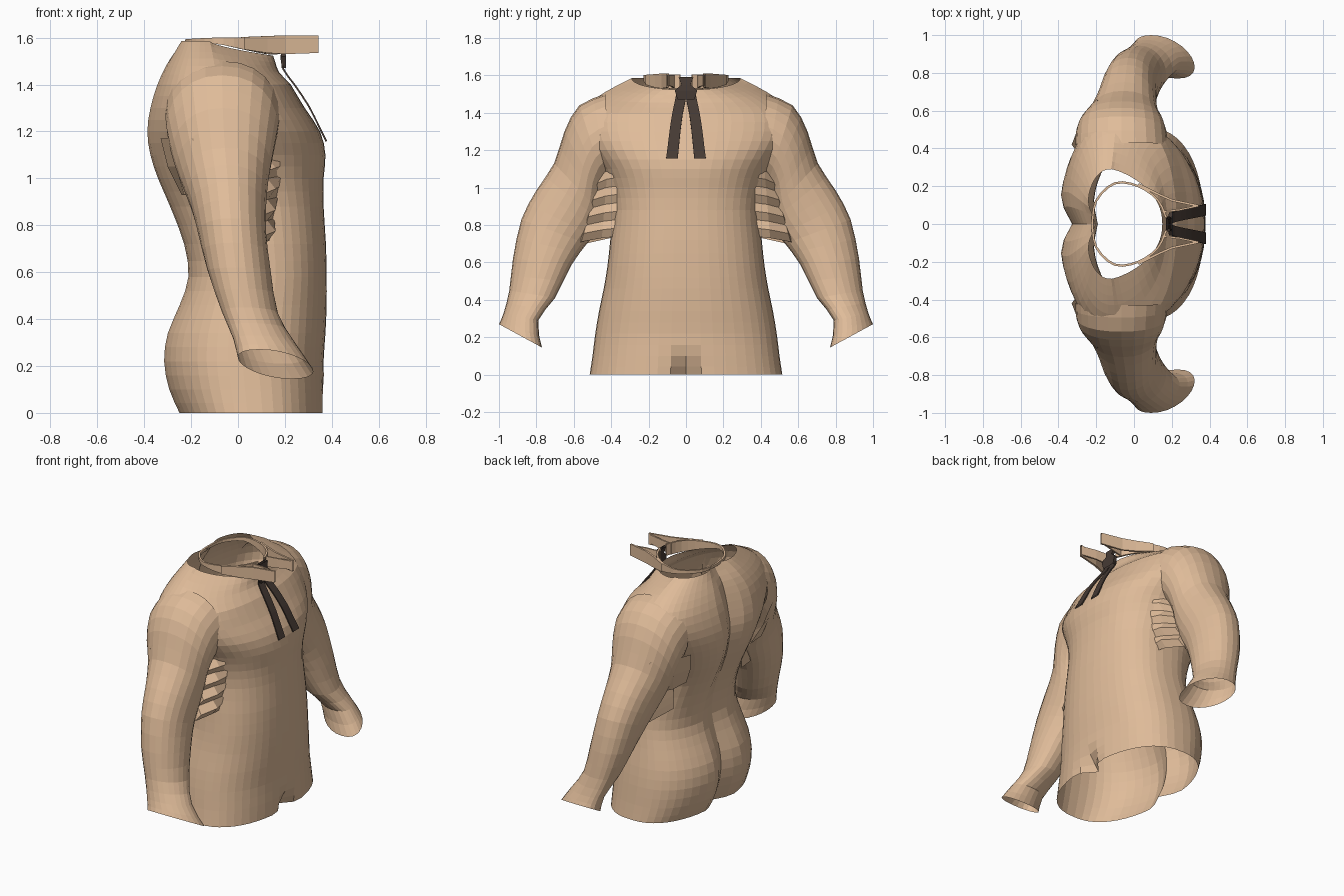
import bpy, bmesh, math
from mathutils import Vector

cube = bpy.data.objects.get("Cube")
if cube:
    bpy.data.objects.remove(cube)


def material(name, colour):
    m = bpy.data.materials.new(name)
    m.use_nodes = True
    m.diffuse_color = (*colour, 1)
    m.node_tree.nodes["Principled BSDF"].inputs["Base Color"].default_value = (*colour, 1)
    return m


tan = material("tan cloth", (0.74, 0.50, 0.32))
dark = material("dark ribbon", (0.06, 0.042, 0.034))


def loft(name, rows, mat, closed=True):
    """Skin a list of point rows into one open surface."""
    bm = bmesh.new()
    grid = [[bm.verts.new(p) for p in row] for row in rows]
    for a, b in zip(grid, grid[1:]):
        n = len(a)
        for j in range(n if closed else n - 1):
            k = (j + 1) % n
            bm.faces.new((a[j], a[k], b[k], b[j]))
    bmesh.ops.recalc_face_normals(bm, faces=bm.faces)
    mesh = bpy.data.meshes.new(name)
    bm.to_mesh(mesh)
    bm.free()
    mesh.materials.append(mat)
    ob = bpy.data.objects.new(name, mesh)
    bpy.context.collection.objects.link(ob)


def refine(table, steps):
    """Smoothly add rows between the key rows of a table."""
    out = []
    last = len(table) - 1
    for i in range(last):
        p, a, b, q = (table[max(0, min(last, i + d))] for d in (-1, 0, 1, 2))
        for s in range(steps):
            t = s / steps
            out.append([0.5 * (2 * b1 + (c1 - a1) * t + (2 * a1 - 5 * b1 + 4 * c1 - d1) * t * t
                               + (3 * b1 - a1 - 3 * c1 + d1) * t ** 3)
                        for a1, b1, c1, d1 in zip(p, a, b, q)])
    return out + [list(table[-1])]


def spow(v, e):
    return math.copysign(abs(v) ** e, v)


def mirrored(name, rows, mat, closed=True):
    """Make a left and right copy across the middle plane."""
    for side, sign in (("left", 1), ("right", -1)):
        loft(f"{side}_{name}", [[(p[0], p[1] * sign, p[2]) for p in r] for r in rows], mat, closed)


# Torso: height, back, front, half width, widest x, spine groove depth
torso = [
    (0, -.26, .37, .515, .04, .07),
    (.1, -.305, .368, .50, .03, .07),
    (.22, -.328, .365, .485, .02, .07),
    (.34, -.312, .373, .465, .02, .06),
    (.46, -.26, .378, .44, .03, .04),
    (.58, -.222, .378, .42, .05, .03),
    (.72, -.242, .375, .405, .04, .04),
    (.88, -.305, .365, .39, .02, .05),
    (1.0, -.357, .365, .41, -.02, .06),
    (1.1, -.388, .373, .45, -.04, .07),
    (1.2, -.398, .35, .52, -.06, .07),
    (1.3, -.383, .285, .57, -.08, .07),
    (1.4, -.352, .225, .565, -.09, .06),
    (1.48, -.315, .175, .48, -.1, .05),
    (1.54, -.28, .16, .38, -.11, .05),
    (1.585, -.255, .15, .29, -.12, .05),
]
SEG = 48
rows = []
for z, back, front, half, mid, groove in refine(torso, 2):
    row = []
    top = max(0, (z - 1.4) / .18)
    for j in range(SEG):
        a = 2 * math.pi * j / SEG
        c, s = math.cos(a), math.sin(a)
        y = half * spow(s, .9)
        if c < 0:
            x = mid + (mid - back) * spow(c, .85) + groove * math.exp(-(y / .08) ** 2)
        else:
            x = mid + (front - mid) * c ** (.8 + .7 * top)
            x -= .09 * math.exp(-(y / .06) ** 2) * max(0, 1 - z / .13)
        row.append((x, y, z - .06 * top * max(0, c)))
    rows.append(row)
loft("torso", rows, tan)

# Sleeves: outer y, z, inner y, z, then x range of each ring
sleeve = [
    (.43, 1.50, .41, 1.05, -.31, .18),
    (.57, 1.44, .43, 1.0, -.305, .17),
    (.65, 1.30, .45, .93, -.28, .15),
    (.705, 1.13, .45, .86, -.24, .13),
    (.80, .985, .47, .78, -.20, .12),
    (.88, .83, .53, .70, -.17, .12),
    (.925, .62, .61, .59, -.13, .14),
    (.945, .45, .70, .41, -.07, .17),
    (.975, .33, .79, .29, -.02, .24),
    (1.0, .27, .77, .145, 0, .32),
]
rings = refine(sleeve, 2)
rows = []
for i, (oy, oz, iy, iz, x0, x1) in enumerate(rings):
    skew = .07 * (i / (len(rings) - 1)) ** 4
    outer = Vector(((x0 + x1) / 2 - skew, oy, oz))
    inner = Vector(((x0 + x1) / 2 + skew, iy, iz))
    centre, u = (outer + inner) / 2, (outer - inner) / 2
    v = Vector((math.sqrt(((x1 - x0) / 2) ** 2 - skew ** 2), 0, 0))
    rows.append([centre + u * math.cos(a) + v * spow(math.sin(a), .9)
                 for a in (2 * math.pi * j / 24 for j in range(24))])
mirrored("sleeve", rows, tan)

# Pleated gusset under each arm, wrapping from front to back
rows = []
for i in range(9):
    t = i / 8
    z = 1.1 - .36 * t
    fold = .02 if i % 2 else -.015
    rows.append([(.2 - .06 * t, .36, z), (.14 + fold, .42 + .03 * t, z - .01),
                 (.09 + fold, .46 + .1 * t, z - .03), (0, .47 + .12 * t, z - .06),
                 (-.1, .44 + .1 * t, z - .04), (-.16, .36, z)])
mirrored("armpit_gusset", rows, tan, False)

# Cloth at the back of each sleeve, bridging to the torso
mirrored("sleeve_flap", [
    [(-.19, .66, 1.17), (-.28, .55, 1.17), (-.33, .42, 1.17)],
    [(-.20, .62, 1.05), (-.265, .51, 1.05), (-.30, .38, 1.05)],
    [(-.18, .56, .93), (-.23, .47, .93), (-.24, .34, .93)],
], tan, False)


def band(name, path, thick):
    """Upright closed strip: path gives x, y, bottom, top."""
    pts = [Vector(p[:2]) for p in path]
    rows = []
    for i, (x, y, low, high) in enumerate(path):
        d = (pts[min(i + 1, len(pts) - 1)] - pts[max(i - 1, 0)]).normalized() * thick
        rows.append([(x, y, low), (x, y, high), (x - d.y, y + d.x, high), (x - d.y, y + d.x, low)])
    mirrored(name, rows, tan)


# Collar: neck band and folded front tabs
band("collar_band", refine([
    (-.215, 0, 1.575, 1.592), (-.195, .12, 1.575, 1.595), (-.1, .21, 1.575, 1.6),
    (.02, .195, 1.55, 1.602), (.12, .125, 1.53, 1.605), (.165, .03, 1.53, 1.605),
], 3), .012)
band("collar_tab", [
    (.02, .205, 1.55, 1.603), (.12, .155, 1.535, 1.607), (.2, .12, 1.53, 1.61),
    (.34, .09, 1.535, 1.61)], .012)
band("collar_fold", [
    (.15, .06, 1.53, 1.6), (.24, .07, 1.54, 1.603), (.335, .09, 1.545, 1.603)], .01)

# Ribbon: two hanging tails and a knot
tail = [(.188, .02, 1.53, .028), (.195, .03, 1.47, .028), (.245, .045, 1.40, .028),
        (.305, .058, 1.31, .029), (.35, .068, 1.22, .03), (.38, .075, 1.16, .031)]
rows = []
for x, y, z, w in refine(tail, 2):
    rows.append([(x, y - w, z), (x, y + w, z), (x - .006, y + w, z - .004), (x - .006, y - w, z - .004)])
mirrored("ribbon_tail", rows, dark)
loft("ribbon_knot", [
    [(x, -w, z), (x, w, z), (x - .02, w, z), (x - .02, -w, z)]
    for x, w, z in ((.19, .04, 1.59), (.2, .025, 1.55), (.205, .06, 1.52), (.205, .045, 1.47))
], dark)
